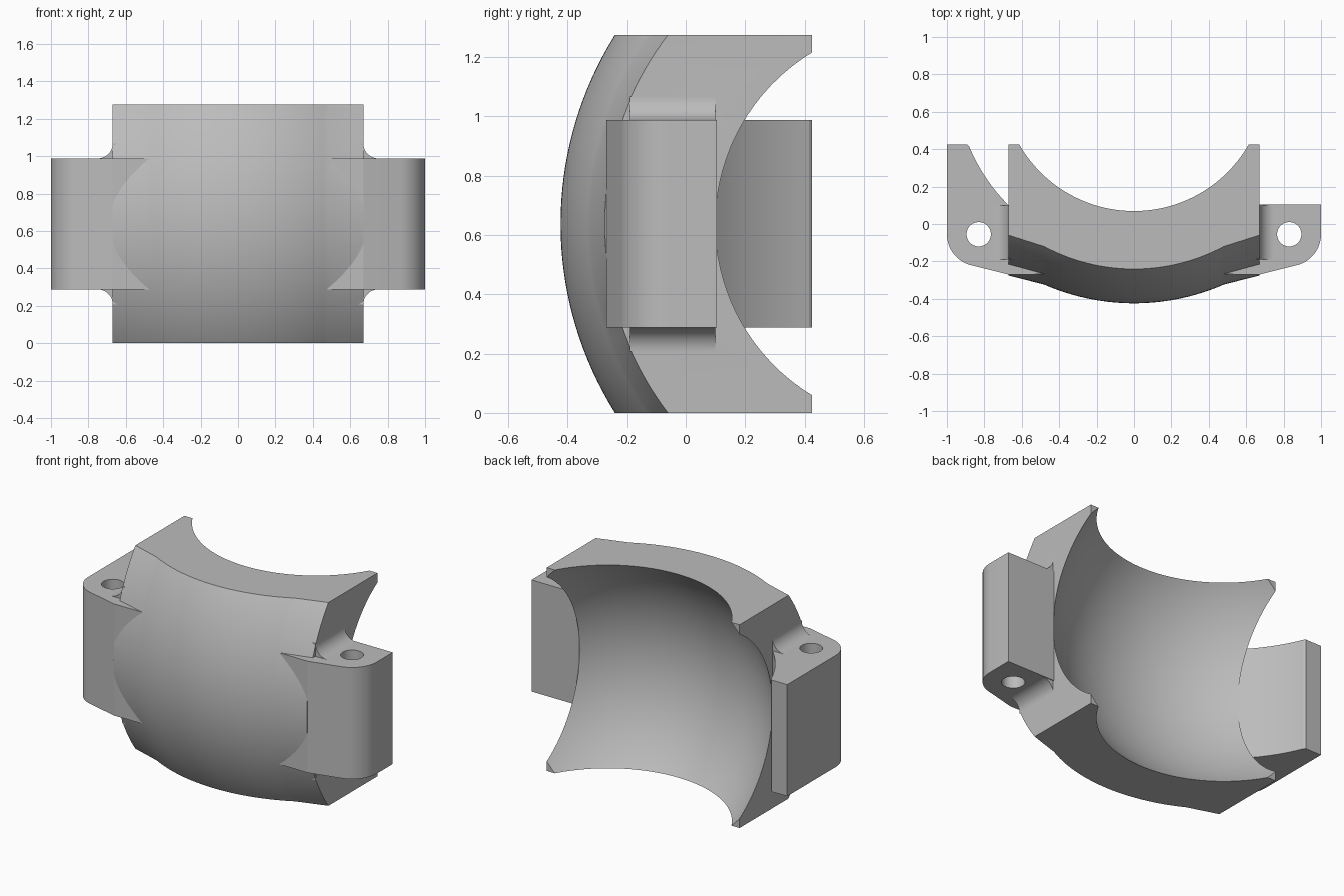
import bpy, bmesh
from math import sin, cos, pi, sqrt, asin, radians
from mathutils import Vector, Matrix

if "Cube" in bpy.data.objects:
    bpy.data.objects.remove(bpy.data.objects["Cube"])

H = 1.275                      # overall height
MID = H / 2
AXIS_Y = 0.776                 # centre of bore
R_IN, R_OUT = 0.952, 1.2
HALF = 0.67                    # half width of the shell
LUG_LOW, LUG_HIGH = MID - 0.35, MID + 0.35

grey = bpy.data.materials.new("plain grey")
grey.use_nodes = True
grey.diffuse_color = (0.5, 0.5, 0.5, 1)
grey.node_tree.nodes["Principled BSDF"].inputs["Base Color"].default_value = (0.5, 0.5, 0.5, 1)


def finish(bm, name):
    bmesh.ops.recalc_face_normals(bm, faces=bm.faces)
    mesh = bpy.data.meshes.new(name)
    bm.to_mesh(mesh)
    bm.free()
    mesh.materials.append(grey)
    obj = bpy.data.objects.new(name, mesh)
    bpy.context.collection.objects.link(obj)
    return obj


def prism(name, points, offset):
    bm = bmesh.new()
    face = bm.faces.new([bm.verts.new(p) for p in points])
    new = bmesh.ops.extrude_face_region(bm, geom=[face])["geom"]
    verts = [g for g in new if isinstance(g, bmesh.types.BMVert)]
    bmesh.ops.translate(bm, verts=verts, vec=Vector(offset))
    return finish(bm, name)


def combine(target, tool, operation):
    mod = target.modifiers.new("combine", 'BOOLEAN')
    mod.operation = operation
    mod.solver = 'EXACT'
    mod.object = tool
    bpy.context.view_layer.objects.active = target
    bpy.ops.object.modifier_apply(modifier=mod.name)
    bpy.data.objects.remove(tool)


def revolve(name, profile, steps=192):
    # (x, radius) profile turned about the horizontal bore axis
    bm = bmesh.new()
    rings = []
    for x, r in profile:
        rings.append([bm.verts.new((x, AXIS_Y + r * cos(2 * pi * i / steps),
                                    MID + r * sin(2 * pi * i / steps))) for i in range(steps)])
    for a, b in zip(rings, rings[1:]):
        for i in range(steps):
            j = (i + 1) % steps
            bm.faces.new((a[i], a[j], b[j], b[i]))
    bm.faces.new(rings[0])
    bm.faces.new(rings[-1])
    return finish(bm, name)


# Shell: ball-shaped middle with conical shoulders, trimmed to a block
KINK = 0.48
xs = [-KINK + 2 * KINK * i / 40 for i in range(41)]
rim = [(x, sqrt(R_OUT ** 2 - x * x)) for x in xs]
body = revolve("clamp_half", [(-HALF, 1.0513)] + rim + [(HALF, 1.0513)])
block = prism("block", [(-1, -1, 0), (1, -1, 0), (1, 0.425, 0), (-1, 0.425, 0)], (0, 0, H))
combine(body, block, 'INTERSECT')

# Spherical seat
bm = bmesh.new()
bmesh.ops.create_uvsphere(bm, u_segments=160, v_segments=80, radius=R_IN,
                          matrix=Matrix.Translation((0, AXIS_Y, MID)))
combine(body, finish(bm, "seat_cutter"), 'DIFFERENCE')

# Bolt lugs: one short, one long with a curved inner wall
BOLT_X, BOLT_Y, LUG_R = 0.83, -0.055, 0.17
outer = [(0.46, -0.268), (HALF, -0.27)]
outer += [(BOLT_X + LUG_R * cos(radians(a)), BOLT_Y + LUG_R * sin(radians(a)))
          for a in range(-75, 1, 5)]
root = [(0.64, 0.04), (0.6, -0.05), (0.46, -0.12)]
a0, a1 = asin(0.89 / R_IN), asin(HALF / R_IN)
curve = [a0 + (a1 - a0) * i / 16 for i in range(17)]
wall = [(R_IN * sin(a), AXIS_Y - R_IN * cos(a)) for a in curve]
ends = {1: [(1, 0.105), (HALF, 0.105)], -1: [(1, wall[0][1])] + wall}
for side, end in ends.items():
    outline = [(side * x, min(y, 0.425), LUG_LOW) for x, y in outer + end + root]
    lug = prism("lug", outline, (0, 0, LUG_HIGH - LUG_LOW))
    combine(body, lug, 'UNION')

    # Concave fillets between lug and shell, above and below
    r = 0.08
    arc = [(HALF + r - r * sin(i * pi / 24), r - r * cos(i * pi / 24)) for i in range(13)]
    section = [(HALF + r, -0.03), *arc, (0.64, r), (0.64, -0.03)]
    for way, z in ((1, LUG_HIGH), (-1, LUG_LOW)):
        pts = [(side * x, -0.19, z + way * h) for x, h in section]
        combine(body, prism("fillet", pts, (0, 0.29, 0)), 'UNION')

    # Bolt hole
    circle = [(side * BOLT_X + 0.065 * cos(i * pi / 24),
               BOLT_Y + 0.065 * sin(i * pi / 24), -0.1) for i in range(48)]
    combine(body, prism("hole_cutter", circle, (0, 0, H + 0.2)), 'DIFFERENCE')

# Smooth curves, crisp edges
for o in bpy.context.selected_objects:
    o.select_set(False)
body.select_set(True)
bpy.context.view_layer.objects.active = body
bpy.ops.object.shade_smooth_by_angle(angle=radians(12))
